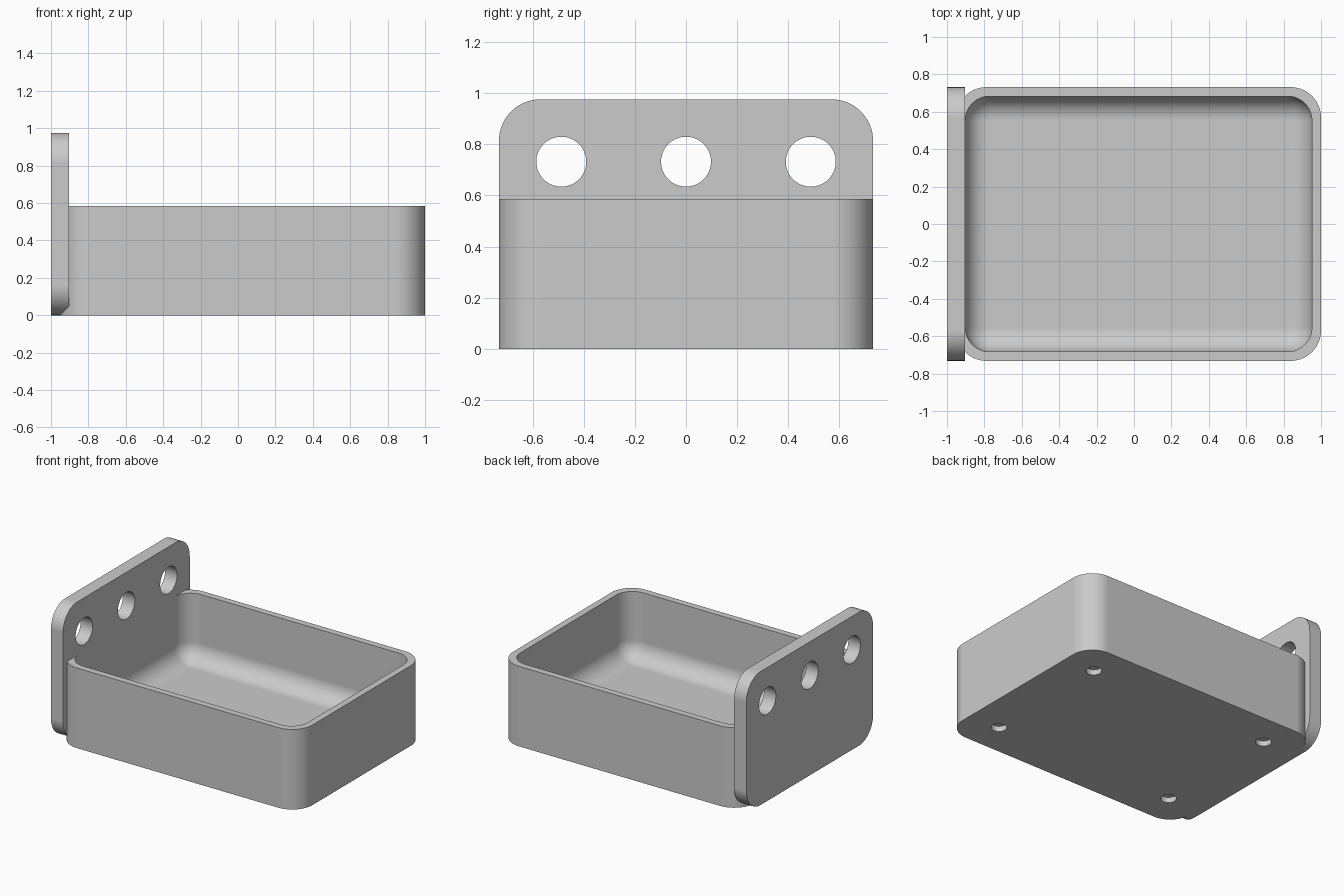
import bpy, bmesh, math
from mathutils import Matrix, Vector

cube = bpy.data.objects.get("Cube")
if cube:
    bpy.data.objects.remove(cube, do_unlink=True)

U = 2 / 41            # design unit: the whole length is 41 units
WALL, FLOOR = 1, 2
CORNER, FILLET = 10 / 3, 8 / 3
LENGTH, WIDTH, HEIGHT = 40, 30, 12
PLATE_HEIGHT, PLATE_THICK = 20, 2
SEGMENTS = 16         # per quarter circle

grey = bpy.data.materials.new("light_grey")
grey.use_nodes = True
grey.diffuse_color = (0.6, 0.6, 0.6, 1)
grey.node_tree.nodes["Principled BSDF"].inputs["Base Color"].default_value = (0.6, 0.6, 0.6, 1)


def rounded_rect(w, h, r, z):
    """Points of a centred rounded rectangle at height z."""
    pts = []
    for q, (sx, sy) in enumerate([(1, 1), (-1, 1), (-1, -1), (1, -1)]):
        for i in range(SEGMENTS + 1):
            a = (q + i / SEGMENTS) * math.pi / 2
            pts.append(Vector((sx * (w / 2 - r) + r * math.cos(a),
                               sy * (h / 2 - r) + r * math.sin(a), z)))
    return pts


def loft(name, rings, matrix):
    """Skin a stack of matching rings and cap both ends."""
    bm = bmesh.new()
    loops = [[bm.verts.new(matrix @ (p * U)) for p in ring] for ring in rings]
    n = len(loops[0])
    for a, b in zip(loops, loops[1:]):
        for i in range(n):
            j = (i + 1) % n
            bm.faces.new((a[i], a[j], b[j], b[i]))
    bm.faces.new(loops[0][::-1])
    bm.faces.new(loops[-1])
    bmesh.ops.remove_doubles(bm, verts=bm.verts, dist=1e-5)
    bmesh.ops.recalc_face_normals(bm, faces=bm.faces)
    mesh = bpy.data.meshes.new(name)
    bm.to_mesh(mesh)
    bm.free()
    mesh.materials.append(grey)
    obj = bpy.data.objects.new(name, mesh)
    bpy.context.collection.objects.link(obj)
    return obj


def drill(obj, centres, radius, depth, axis_matrix):
    """Cut round holes, then smooth the curves and keep flats flat."""
    bm = bmesh.new()
    for c in centres:
        bmesh.ops.create_cone(bm, cap_ends=True, segments=4 * SEGMENTS,
                              radius1=radius * U, radius2=radius * U, depth=depth * U,
                              matrix=Matrix.Translation(c) @ axis_matrix)
    mesh = bpy.data.meshes.new("hole_cutter")
    bm.to_mesh(mesh)
    bm.free()
    mesh.materials.append(grey)
    cutter = bpy.data.objects.new("hole_cutter", mesh)
    cutter.hide_render = True
    bpy.context.collection.objects.link(cutter)
    mod = obj.modifiers.new("holes", 'BOOLEAN')
    mod.operation, mod.solver, mod.object = 'DIFFERENCE', 'EXACT', cutter
    bpy.ops.object.select_all(action='DESELECT')
    bpy.context.view_layer.objects.active = obj
    obj.select_set(True)
    bpy.ops.object.modifier_apply(modifier=mod.name)
    bpy.data.objects.remove(cutter, do_unlink=True)
    bpy.ops.object.shade_smooth_by_angle(angle=math.radians(30))
    flats = obj.modifiers.new("flat_faces", 'WEIGHTED_NORMAL')
    flats.keep_sharp = True
    flats.weight = 100


# Tray: outer wall, flat rim, inner wall and a rounded inner floor edge
inner_l, inner_w = LENGTH - 2 * WALL, WIDTH - 2 * WALL
rings = [rounded_rect(LENGTH, WIDTH, CORNER, 0),
         rounded_rect(LENGTH, WIDTH, CORNER, HEIGHT),
         rounded_rect(inner_l, inner_w, FILLET, HEIGHT)]
for i in range(SEGMENTS + 1):
    a = i / SEGMENTS * math.pi / 2
    inset = FILLET * (1 - math.cos(a))
    rings.append(rounded_rect(inner_l - 2 * inset, inner_w - 2 * inset, FILLET - inset,
                              FLOOR + FILLET * (1 - math.sin(a))))
tray_x = 1 - LENGTH * U / 2
tray = loft("tray", rings, Matrix.Translation((tray_x, 0, 0)))

# Four shallow blind holes in the underside
feet = [Vector((tray_x + sx * 15 * U, sy * 10 * U, 0)) for sx in (-1, 1) for sy in (-1, 1)]
drill(tray, feet, 1.08, 1.6, Matrix.Identity(4))

# Upright mounting plate, drawn flat and stood up facing along x
stand = Matrix(((0, 0, 1, -1), (1, 0, 0, 0), (0, 1, 0, PLATE_HEIGHT * U / 2), (0, 0, 0, 1)))
plate = loft("mounting_plate",
             [rounded_rect(WIDTH, PLATE_HEIGHT, CORNER, z) for z in (0, PLATE_THICK)], stand)

# Three through holes along the top of the plate
holes = [Vector((-1 + U, k * 10 * U, 15 * U)) for k in (-1, 0, 1)]
drill(plate, holes, 2, 4, Matrix.Rotation(math.pi / 2, 4, 'Y'))
